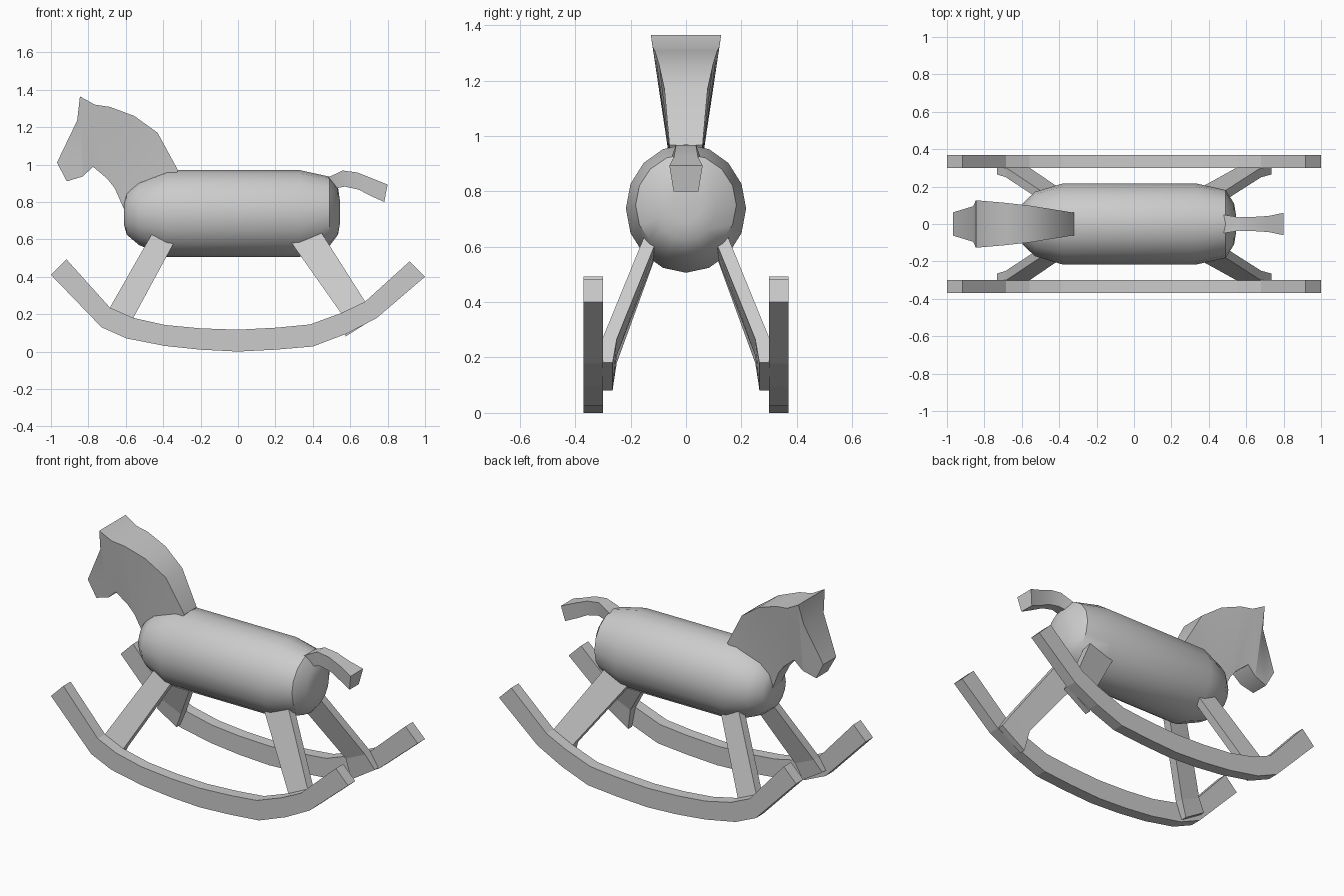
import bpy, bmesh, math

if "Cube" in bpy.data.objects:
    bpy.data.objects.remove(bpy.data.objects["Cube"])

def finish(name, bm, smooth=None):
    bmesh.ops.recalc_face_normals(bm, faces=bm.faces)
    me = bpy.data.meshes.new(name)
    bm.to_mesh(me)
    bm.free()
    ob = bpy.data.objects.new(name, me)
    bpy.context.collection.objects.link(ob)
    if smooth:
        bpy.ops.object.select_all(action='DESELECT')
        bpy.context.view_layer.objects.active = ob
        ob.select_set(True)
        bpy.ops.object.shade_smooth_by_angle(angle=math.radians(smooth))
    return ob

def loft(name, rings, smooth=None):
    """Join rings with equal point counts and cap both ends."""
    bm = bmesh.new()
    vr = [[bm.verts.new(p) for p in r] for r in rings]
    n = len(vr[0])
    for a, b in zip(vr, vr[1:]):
        for i in range(n):
            j = (i + 1) % n
            bm.faces.new((a[i], a[j], b[j], b[i]))
    caps = [bm.faces.new(vr[0]), bm.faces.new(vr[-1])]
    bmesh.ops.triangulate(bm, faces=[f for f in caps if len(f.verts) > 4])
    return finish(name, bm, smooth)

def mirror(ob):
    m = ob.modifiers.new("mirror", 'MIRROR')
    m.use_axis = (False, True, False)

# Barrel body: elliptical rings along x (x, half width, centre z, half height)
N = 16
body = [(-.61, .06, .74, .06), (-.595, .11, .74, .115), (-.53, .172, .74, .17),
        (-.38, .217, .738, .232), (.33, .217, .738, .232), (.49, .182, .75, .185),
        (.535, .11, .75, .125), (.545, .05, .745, .06)]
loft("body", [[(x, w * math.sin(2 * math.pi * i / N), z + h * math.cos(2 * math.pi * i / N))
               for i in range(N)] for x, w, z, h in body], 40)

# Head and neck: side profile with half width at each point (x, z, half width)
head = [(-.845, 1.364, .127), (-.765, 1.32, .12), (-.685, 1.308, .113), (-.555, 1.26, .098),
        (-.43, 1.17, .078), (-.32, .968, .06), (-.40, .85, .05), (-.60, .74, .035),
        (-.66, .875, .052), (-.70, .925, .058), (-.775, .988, .068), (-.83, .936, .063),
        (-.915, .91, .055), (-.968, 1.01, .062), (-.86, 1.235, .095)]
loft("head_and_neck", [[(x, s * w, z) for x, z, w in head] for s in (-1, 1)], 30)

# Tail: rectangular sections (top x, top z, bottom x, bottom z, half width)
tail = [(.44, .90, .44, .82, .05), (.49, .935, .49, .865, .048), (.56, .968, .57, .882, .036),
        (.64, .957, .645, .866, .038), (.72, .925, .71, .832, .043), (.80, .893, .782, .80, .06)]
loft("tail", [[(a, -w, b), (a, w, b), (c, w * .75, d), (c, -w * .75, d)]
              for a, b, c, d, w in tail], 30)

# Rockers: bent boards, outer curve below and inner curve above
rocker = [(-1, .41, -.917, .493), (-.73, .13, -.685, .235), (-.595, .07, -.56, .18),
          (-.39, .03, -.39, .142), (-.2, .01, -.2, .124), (0, 0, 0, .117), (.2, .01, .21, .128),
          (.4, .027, .385, .145), (.58, .095, .555, .207), (.74, .178, .68, .267),
          (1, .40, .917, .482)]
mirror(loft("rocker", [[(a, .30, b), (a, .37, b), (c, .37, d), (c, .30, d)]
                       for a, b, c, d in rocker]))

# Splayed legs: sections (inner x, z, outer x, z, y near, y far)
legs = {
    "front_leg": [(-.30, .66, -.42, .70, .075, .125), (-.56, .18, -.685, .235, .25, .302),
                  (-.60, .085, -.732, .165, .265, .302)],
    "rear_leg": [(.23, .66, .405, .70, .075, .125), (.55, .207, .68, .267, .25, .302),
                 (.575, .08, .735, .182, .265, .302)],
}
for name, secs in legs.items():
    mirror(loft(name, [[(a, y0, b), (a, y1, b), (c, y1, d), (c, y0, d)]
                       for a, b, c, d, y0, y1 in secs]))
